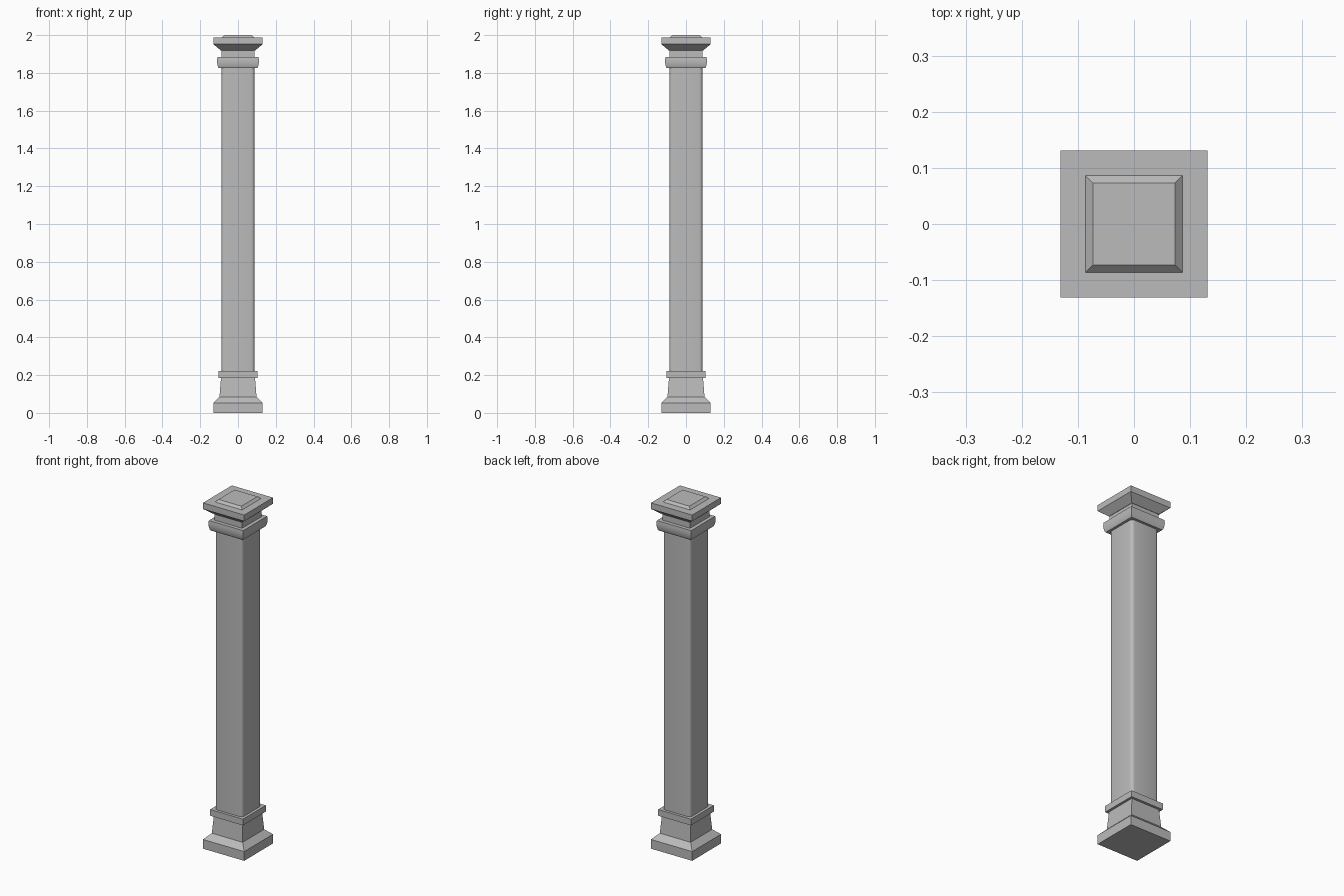
import bpy
import bmesh
from math import radians

cube = bpy.data.objects.get("Cube")
if cube:
    bpy.data.objects.remove(cube, do_unlink=True)

stone = bpy.data.materials.new("grey_stone")
stone.use_nodes = True
grey = (0.5, 0.5, 0.5, 1)
stone.diffuse_color = grey
stone.node_tree.nodes["Principled BSDF"].inputs["Base Color"].default_value = grey


def square_stack(name, profile):
    """Loft square rings through (half width, height) pairs."""
    bm = bmesh.new()
    rings = []
    for h, z in profile:
        corners = [(-h, -h), (h, -h), (h, h), (-h, h)]
        rings.append([bm.verts.new((x, y, z)) for x, y in corners])
    bm.faces.new(rings[0][::-1])
    bm.faces.new(rings[-1])
    for low, high in zip(rings, rings[1:]):
        for i in range(4):
            j = (i + 1) % 4
            bm.faces.new((low[i], low[j], high[j], high[i]))
    mesh = bpy.data.meshes.new(name)
    bm.to_mesh(mesh)
    bm.free()
    obj = bpy.data.objects.new(name, mesh)
    bpy.context.collection.objects.link(obj)
    mesh.materials.append(stone)
    return obj


def smooth(obj, angle):
    bpy.ops.object.select_all(action='DESELECT')
    obj.select_set(True)
    bpy.context.view_layer.objects.active = obj
    bpy.ops.object.shade_smooth_by_angle(angle=radians(angle))


# Base: plinth, sloped shoulder and tapering foot
square_stack("base", [(0.131, 0), (0.131, 0.053), (0.098, 0.085), (0.09, 0.186)])
square_stack("base_band", [(0.104, 0.186), (0.104, 0.222)])

# Shaft with rounded vertical corners
shaft = square_stack("shaft", [(0.088, 0.222), (0.088, 1.825)])
bm = bmesh.new()
bm.from_mesh(shaft.data)
uprights = [e for e in bm.edges if abs(e.verts[0].co.z - e.verts[1].co.z) > 1]
bmesh.ops.bevel(bm, geom=uprights, offset=0.018, segments=4, profile=0.5,
                affect='EDGES')
bm.to_mesh(shaft.data)
bm.free()
smooth(shaft, 40)

# Collar with a softly bulging edge
collar = square_stack("collar", [(0.102, 1.825), (0.106, 1.832), (0.11, 1.85),
                                 (0.111, 1.865), (0.109, 1.883)])
smooth(collar, 35)

# Capital: neck, flared underside, slab and chamfered cap
square_stack("neck", [(0.088, 1.883), (0.088, 1.918)])
square_stack("capital", [(0.09, 1.918), (0.131, 1.952), (0.131, 1.987)])
square_stack("cap", [(0.086, 1.987), (0.073, 2.0)])
